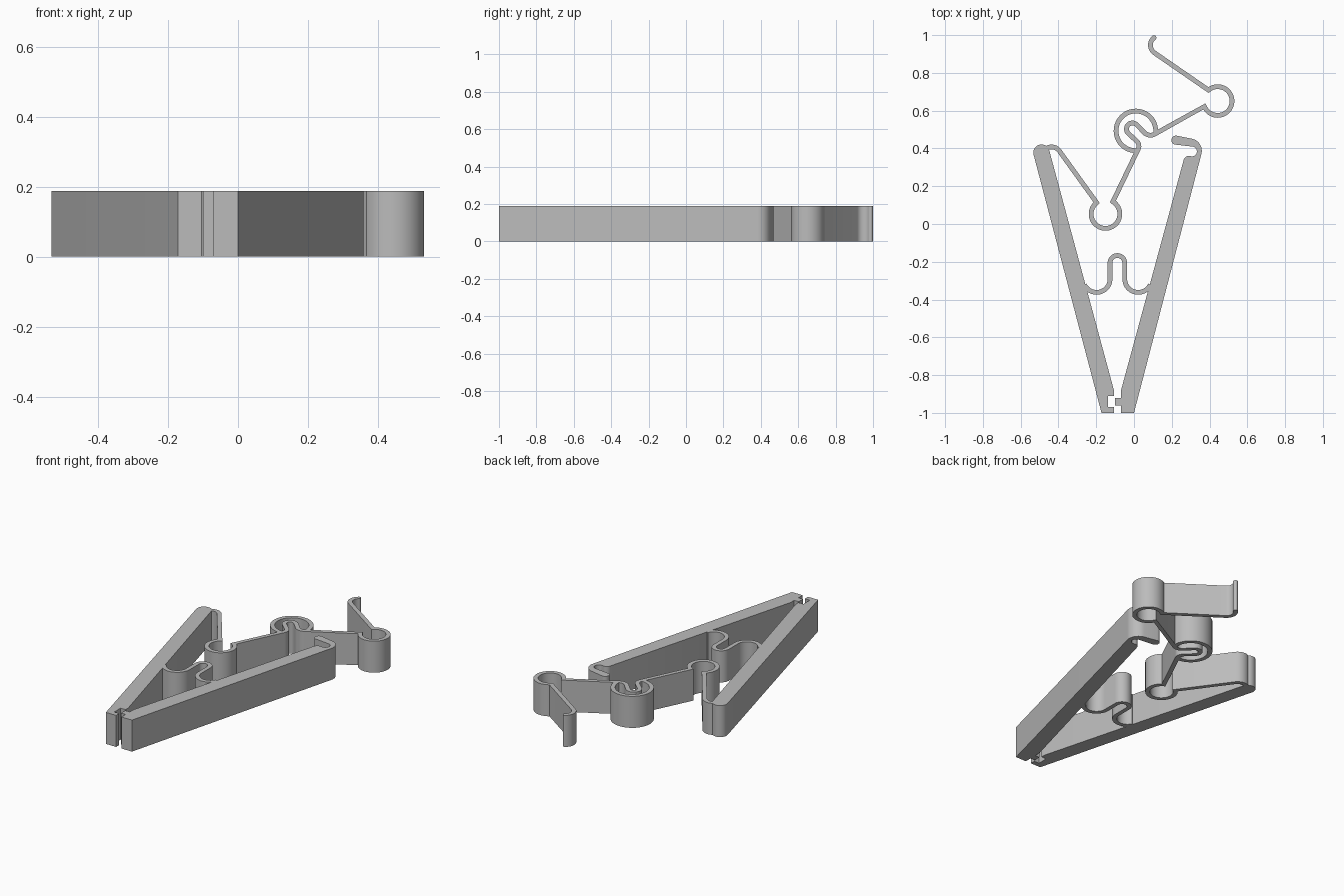
import bpy, bmesh, math
from mathutils import Vector

if "Cube" in bpy.data.objects:
    bpy.data.objects.remove(bpy.data.objects["Cube"])

HEIGHT = 0.188
HALF = 0.0125  # half thickness of the thin spring strips

grey = bpy.data.materials.new("plain grey")
grey.diffuse_color = (0.5, 0.5, 0.5, 1)
grey.use_nodes = True
grey.node_tree.nodes["Principled BSDF"].inputs["Base Color"].default_value = grey.diffuse_color


def arc(cx, cy, r, a0, a1):
    n = max(4, int(abs(a1 - a0) / 7.5))
    angles = [math.radians(a0 + (a1 - a0) * i / n) for i in range(n + 1)]
    return [(cx + r * math.cos(a), cy + r * math.sin(a)) for a in angles]


def extrude_flat(name, bm):
    """Raise a flat sheet of faces to the full height."""
    bmesh.ops.recalc_face_normals(bm, faces=bm.faces[:])
    res = bmesh.ops.extrude_face_region(bm, geom=bm.faces[:], use_keep_orig=True)
    verts = [g for g in res["geom"] if isinstance(g, bmesh.types.BMVert)]
    bmesh.ops.translate(bm, verts=verts, vec=(0, 0, HEIGHT))
    bmesh.ops.recalc_face_normals(bm, faces=bm.faces[:])
    mesh = bpy.data.meshes.new(name)
    bm.to_mesh(mesh)
    bm.free()
    mesh.materials.append(grey)
    obj = bpy.data.objects.new(name, mesh)
    bpy.context.collection.objects.link(obj)
    bpy.context.view_layer.objects.active = obj
    obj.select_set(True)
    bpy.ops.object.shade_smooth_by_angle(angle=math.radians(30))
    obj.select_set(False)


def plate(name, outline):
    bm = bmesh.new()
    bm.faces.new([bm.verts.new((x, y, 0)) for x, y in outline])
    extrude_flat(name, bm)


def strip(name, path):
    """Thicken a centre line into a band with mitred joints."""
    pts = []
    for p in map(Vector, path):
        if not pts or (p - pts[-1]).length > 0.002:
            pts.append(p)
    bm = bmesh.new()
    rows = []
    for i, p in enumerate(pts):
        d0 = (p - pts[i - 1]).normalized() if i else (pts[1] - p).normalized()
        d1 = (pts[i + 1] - p).normalized() if i < len(pts) - 1 else d0
        t = (d0 + d1).normalized()
        w = HALF / max(0.75, t.dot(d0))
        off = Vector((-t.y, t.x)) * w
        rows.append([bm.verts.new((*(p + s * off), 0)) for s in (1, -1)])
    for a, b in zip(rows, rows[1:]):
        bm.faces.new((a[0], a[1], b[1], b[0]))
    extrude_flat(name, bm)


# Two long tapering arms with interlocking jaw tips
plate("left_arm",
      [(-0.172, -1), (-0.105, -1), (-0.105, -0.97), (-0.138, -0.97),
       (-0.138, -0.91), (-0.105, -0.91), (-0.105, -0.885)]
      + arc(-0.49, 0.378, 0.043, 15, 195))
plate("right_arm_with_hook",
      [(0, -1)]
      + arc(0.293, 0.387, 0.066, -15, 80)       # outer corner
      + arc(0.222, 0.444, 0.024, 82, 262)       # hook tip
      + arc(0.307, 0.384, 0.026, 80, -100)      # slot behind the hook
      + arc(0.290, 0.332, 0.028, 80, 165)       # inner corner
      + [(-0.07, -0.885), (-0.07, -0.92), (-0.10, -0.92),
         (-0.10, -0.96), (-0.07, -0.96), (-0.07, -1)])

# Wavy spring bridging the arms
strip("bridge_spring",
      arc(-0.198, -0.291, 0.071, 205, 360)
      + arc(-0.088, -0.206, 0.039, 180, 0)
      + arc(0.022, -0.291, 0.071, 180, 335))

# Folding strap: end lobe, hinge lobe, inner loop, second lobe and pull tab
strip("folding_strap",
      arc(-0.436, 0.358, 0.05, 125, 35)
      + arc(-0.151, 0.053, 0.076, 128, 419)
      + arc(-0.010, 0.412, 0.036, -27, 45)
      + arc(-0.008, 0.503, 0.032, 225, 40)
      + arc(0.087, 0.515, 0.045, 220, 300)
      + arc(0.443, 0.651, 0.076, 202, 490)
      + arc(0.137, 0.947, 0.05, 235, 128))

# Open ring around the inner loop
strip("hinge_ring", arc(0.01, 0.493, 0.105, -8, 278))

# Rounded end of the pull tab
tip = arc(0.137, 0.947, 0.05, 235, 128)[-1]
plate("pull_tab_end", arc(*tip, HALF, 0, 345))
